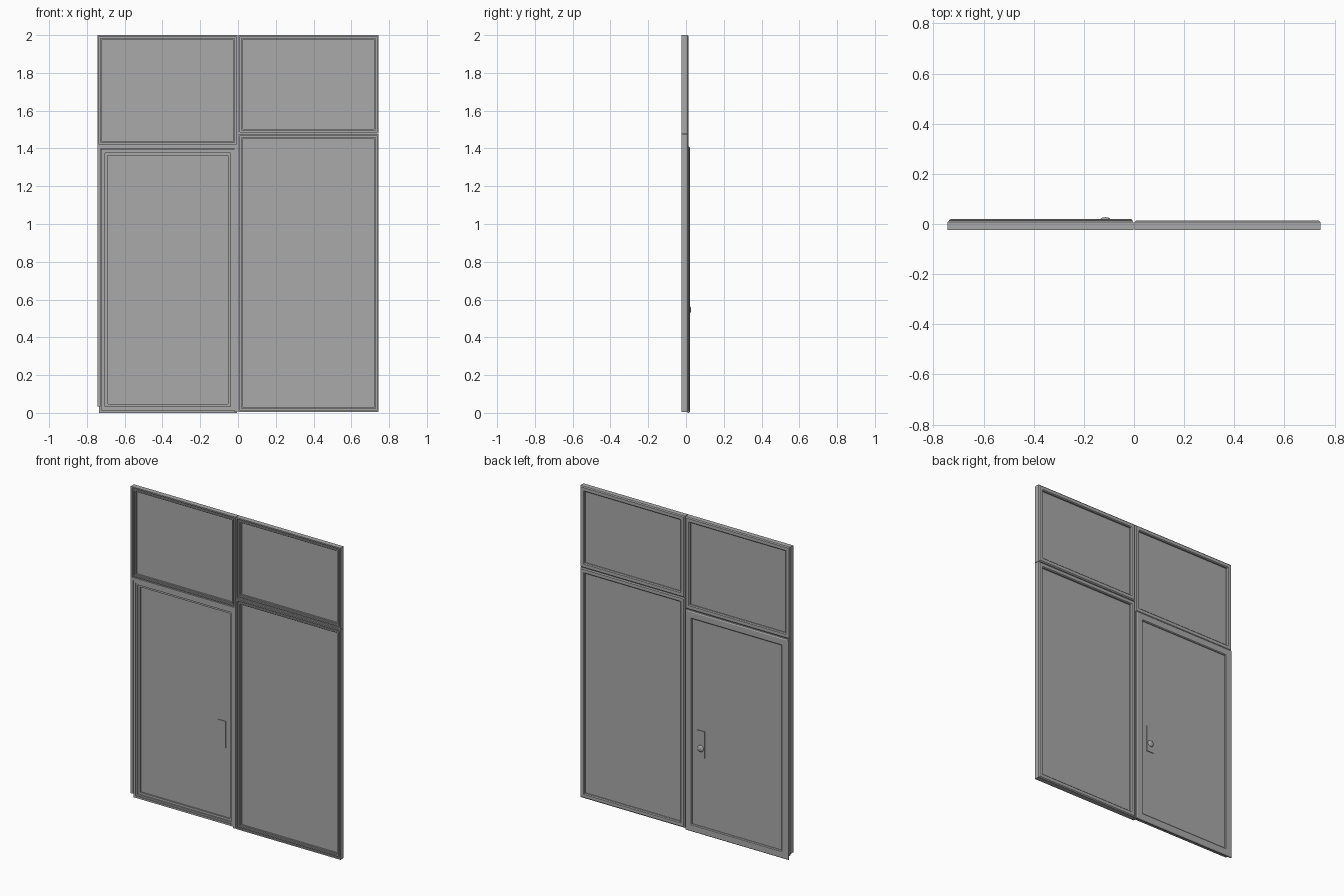
import bpy
import bmesh
from mathutils import Matrix

cube = bpy.data.objects.get("Cube")
if cube:
    bpy.data.objects.remove(cube, do_unlink=True)

grey = bpy.data.materials.new("neutral grey")
grey.use_nodes = True
grey.diffuse_color = (0.4, 0.4, 0.4, 1)
grey.node_tree.nodes["Principled BSDF"].inputs["Base Color"].default_value = grey.diffuse_color


def finish(name, bm):
    bmesh.ops.recalc_face_normals(bm, faces=bm.faces)
    mesh = bpy.data.meshes.new(name)
    bm.to_mesh(mesh)
    bm.free()
    mesh.materials.append(grey)
    obj = bpy.data.objects.new(name, mesh)
    bpy.context.collection.objects.link(obj)
    return obj


def box(name, x0, x1, y0, y1, z0, z1):
    bm = bmesh.new()
    centre = Matrix.Translation(((x0 + x1) / 2, (y0 + y1) / 2, (z0 + z1) / 2))
    size = Matrix.Diagonal((x1 - x0, y1 - y0, z1 - z0, 1))
    bmesh.ops.create_cube(bm, size=1, matrix=centre @ size)
    return finish(name, bm)


def mitred_frame(name, x0, x1, z0, z1, profile):
    """Sweep a closed (inset, depth) profile round a rectangle."""
    bm = bmesh.new()
    rings = []
    for x, sx, z, sz in ((x0, 1, z0, 1), (x1, -1, z0, 1), (x1, -1, z1, -1), (x0, 1, z1, -1)):
        rings.append([bm.verts.new((x + sx * d, y, z + sz * d)) for d, y in profile])
    n = len(profile)
    for i in range(4):
        a, b = rings[i], rings[(i + 1) % 4]
        for j in range(n):
            k = (j + 1) % n
            bm.faces.new((a[j], a[k], b[k], b[j]))
    return finish(name, bm)


# Sections: grooved front, chamfered back
FRONT, BACK, PANE = -0.024, 0.013, -0.004
frame_section = [
    (0, FRONT), (0.008, FRONT), (0.008, -0.016), (0.016, -0.016),
    (0.016, FRONT), (0.024, FRONT), (0.024, -0.014), (0.031, -0.014),
    (0.031, 0.008), (0.026, BACK), (0.006, BACK), (0, 0.008)]
leaf_section = [
    (0.012, -0.02), (0.024, -0.02), (0.024, -0.014), (0.034, -0.014),
    (0.034, -0.006), (0.048, -0.006), (0.048, 0.016), (0.043, 0.02),
    (0.006, 0.02), (0, 0.016), (0, 0.009), (0.012, 0.009)]


def glazed_unit(name, x0, x1, z0, z1):
    mitred_frame(name + "_frame", x0, x1, z0, z1, frame_section)
    box(name + "_pane", x0 + 0.025, x1 - 0.025, PANE - 0.003, PANE + 0.003, z0 + 0.025, z1 - 0.025)


# Fixed side and upper lights
EDGE, GAP = 0.743, 0.002
glazed_unit("fixed_lower_light", GAP, EDGE, 0.005, 1.476)
glazed_unit("fixed_upper_light", GAP, EDGE, 1.479, 2)
glazed_unit("door_upper_light", -EDGE, -GAP, 1.412, 2)

# Jambs and head round the door
box("hinge_jamb", -EDGE, -0.728, FRONT, 0.008, 0.035, 1.412)
box("latch_jamb", -0.018, -GAP, FRONT, 0.008, 0.005, 1.412)
box("door_head", -0.728, -0.018, FRONT, 0.008, 1.4, 1.412)

# Door leaf
mitred_frame("door_leaf_frame", -0.737, -0.006, 0, 1.41, leaf_section)
box("door_panel", -0.695, -0.048, 0.003, 0.011, 0.042, 1.368)

# Lock plates on both faces
for name, y0, y1 in (("front_lock_plate", -0.001, 0.003), ("back_lock_plate", 0.011, 0.016)):
    box(name, -0.141, -0.087, y0, y1, 0.49, 0.66)

# Rounded knob
bm = bmesh.new()
bmesh.ops.create_uvsphere(
    bm, u_segments=24, v_segments=12, radius=1,
    matrix=Matrix.Translation((-0.115, 0.017, 0.547)) @ Matrix.Diagonal((0.021, 0.01, 0.021, 1)))
knob = finish("door_knob", bm)
for poly in knob.data.polygons:
    poly.use_smooth = True
